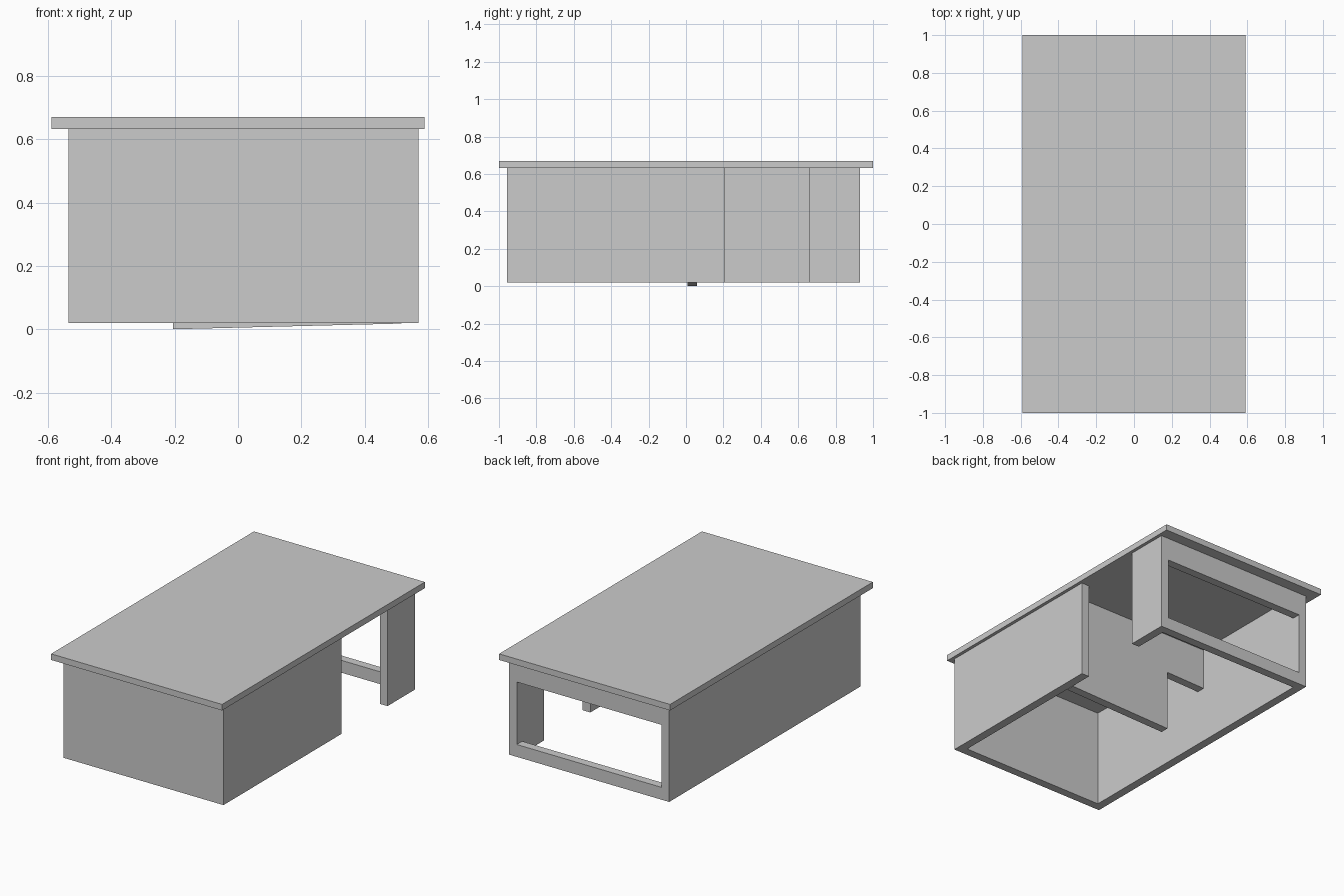
import bpy, bmesh

if "Cube" in bpy.data.objects:
    bpy.data.objects.remove(bpy.data.objects["Cube"])

X0, X1 = -0.535, 0.57      # outer wall faces, left and right
Y0, Y1 = -0.957, 0.93      # outer wall faces, front and back
Z0, Z1 = 0.02, 0.632       # wall bottom and top
T = 0.053                  # wall thickness


def finish(name, bm):
    bmesh.ops.recalc_face_normals(bm, faces=bm.faces)
    mesh = bpy.data.meshes.new(name)
    bm.to_mesh(mesh)
    bm.free()
    obj = bpy.data.objects.new(name, mesh)
    bpy.context.collection.objects.link(obj)
    return obj


def prism(name, points, direction):
    """Extrude a flat outline along a direction."""
    bm = bmesh.new()
    face = bm.faces.new([bm.verts.new(p) for p in points])
    new = bmesh.ops.extrude_face_region(bm, geom=[face])["geom"]
    bmesh.ops.translate(bm, vec=direction,
                        verts=[v for v in new if isinstance(v, bmesh.types.BMVert)])
    # keep the starting face as the closing cap
    if not face.is_valid or not any(f for f in bm.faces if set(f.verts) == set(face.verts)):
        bmesh.ops.holes_fill(bm, edges=bm.edges)
    return finish(name, bm)


def box(name, x, y, z):
    return prism(name, [(x[0], y[0], z[0]), (x[1], y[0], z[0]),
                        (x[1], y[1], z[0]), (x[0], y[1], z[0])], (0, 0, z[1] - z[0]))


# Overhanging flat roof
box("roof_slab", (-0.59, 0.59), (-1, 1), (Z1, 0.67))

# Front, left and right walls as one U-shaped outline
prism("outer_walls", [
    (X1, 0.205, Z0), (X1, Y0, Z0), (X0, Y0, Z0), (X0, Y1, Z0),
    (X0 + T, Y1, Z0), (X0 + T, Y0 + T, Z0), (X1 - T, Y0 + T, Z0), (X1 - T, 0.205, Z0),
], (0, 0, Z1 - Z0))

# Corner pillar beside the wide side opening
box("corner_pillar", (X1 - T, X1), (0.66, Y1), (Z0, Z1))

# Sill and header around the back window
for name, z in (("back_sill", (Z0, 0.097)), ("back_header", (0.487, Z1))):
    box(name, (X0 + T, X1 - T), (Y1 - T, Y1), z)

# Inner partition with a doorway, its lower edge slightly sloped
prism("partition_wall", [
    (x, 0.007, z) for x, z in ((X1 - T, 0.018), (X1 - T, Z1), (X0 + T, Z1),
                               (X0 + T, 0.374), (-0.205, 0.38), (-0.205, 0.0))
], (0, T, 0))
